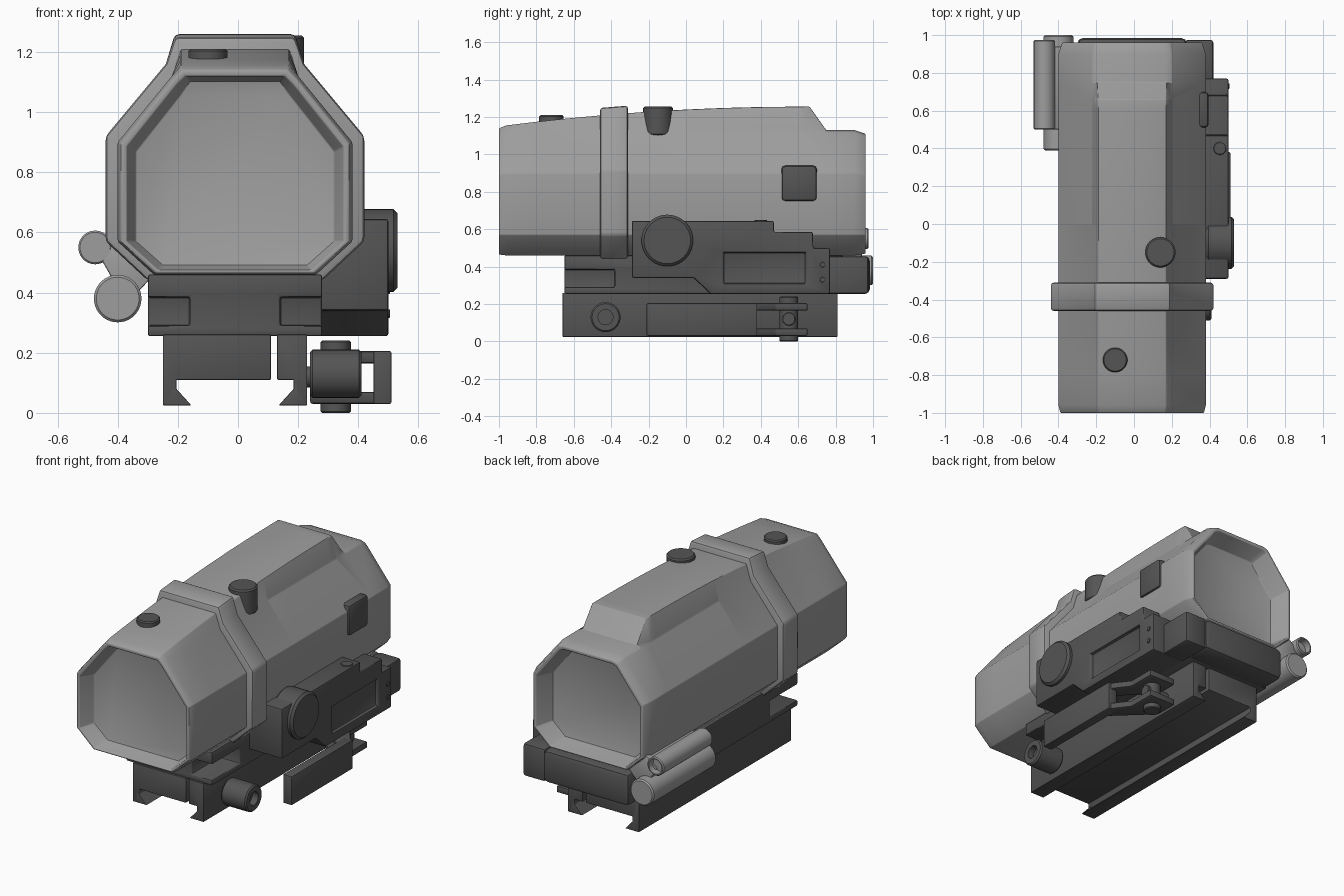
import bpy
import bmesh
from math import sin, cos, tau, radians

start_cube = bpy.data.objects.get("Cube")
if start_cube:
    bpy.data.objects.remove(start_cube, do_unlink=True)


def material(name, grey):
    made = bpy.data.materials.new(name)
    made.use_nodes = True
    color = (grey, grey, grey, 1)
    made.diffuse_color = color
    made.node_tree.nodes["Principled BSDF"].inputs["Base Color"].default_value = color
    return made


LIGHT = material("housing_grey", .34)
DARK = material("mount_dark_grey", .09)


def activate(obj):
    bpy.ops.object.select_all(action="DESELECT")
    obj.select_set(True)
    bpy.context.view_layer.objects.active = obj


def apply_modifier(obj, kind, **settings):
    activate(obj)
    modifier = obj.modifiers.new(kind.title(), kind)
    for key, value in settings.items():
        setattr(modifier, key, value)
    bpy.ops.object.modifier_apply(modifier=modifier.name)


def loft(name, rings, mat):
    """Skin a list of equal-length rings and cap both ends."""
    bm = bmesh.new()
    rows = [[bm.verts.new(point) for point in ring] for ring in rings]
    for lower, upper in zip(rows, rows[1:]):
        for i in range(len(lower)):
            bm.faces.new((lower[i - 1], lower[i], upper[i], upper[i - 1]))
    bm.faces.new(rows[0])
    bm.faces.new(rows[-1])
    bmesh.ops.recalc_face_normals(bm, faces=bm.faces)
    mesh = bpy.data.meshes.new(name)
    bm.to_mesh(mesh)
    bm.free()
    mesh.materials.append(mat)
    obj = bpy.data.objects.new(name, mesh)
    bpy.context.collection.objects.link(obj)
    return obj


def smooth(obj, bevel=None):
    """Soften the edges, then smooth-shade the shallow ones."""
    if bevel:
        apply_modifier(obj, "BEVEL", width=bevel, segments=2, limit_method="ANGLE", angle_limit=radians(25))
    activate(obj)
    bpy.ops.object.shade_smooth_by_angle(angle=radians(35))


def place(axis, u, v, along):
    return {"X": (along, u, v), "Y": (u, along, v), "Z": (u, v, along)}[axis]


def prism(name, axis, outline, low, high, mat=DARK):
    return loft(name, [[place(axis, u, v, along) for u, v in outline] for along in (low, high)], mat)


def box(name, left, right, front, back, bottom, top):
    outline = [(left, bottom), (right, bottom), (right, top), (left, top)]
    return prism(name, "Y", outline, front, back, DARK)


def cylinder(name, axis, center, radius, low, high, mat=DARK, bore=None, sides=40):
    """Round bar with softened rims and an optional blind bore at the high end."""
    rim = radius / 10
    profile = [(radius - rim, low), (radius, low + rim), (radius, high - rim), (radius - rim, high)]
    if bore:
        profile += [(bore, high), (bore, high - bore)]
    turns = [tau * i / sides for i in range(sides)]
    u, v = center
    smooth(loft(name, [[place(axis, u + r * cos(t), v + r * sin(t), along) for t in turns]
                       for r, along in profile], mat))


def cut(obj, *span):
    cutter = box("cutter", *span)
    cutter.hide_render = True
    apply_modifier(obj, "BOOLEAN", object=cutter, operation="DIFFERENCE", solver="EXACT")
    bpy.data.objects.remove(cutter, do_unlink=True)


def ridge_height(y):
    """Gently arched top line that drops to a low step at the rear."""
    return 1.24 + .05 * y - .04 * y * y if y < .7 else 1.13


def section(y, inset):
    """Mirrored housing cross-section, shrunk by the inset."""
    slim = inset / 2
    half = [(.27 - slim, .46 + slim), (.39 - inset, .57), (.39 - inset, .9 - slim),
            (.21 - slim, 1.12 - inset), (.18 - slim, ridge_height(y) - inset)]
    outline = half + [(-x, z) for x, z in reversed(half)]
    return [(x - .01, y, z) for x, z in outline]


# Housing, with a recessed lens at each end
front_end = [(-.9, .06), (-1, .03), (-1, .01), (-.96, 0)]
middle = [(y / 5, 0) for y in range(-4, 4)]
rear_end = [(.66, 0), (.75, 0), (.9, 0), (.96, .02), (.96, .04), (.84, .07)]
housing = loft("housing", [section(y, inset) for y, inset in front_end + middle + rear_end], LIGHT)
smooth(housing, .01)

# Raised band around the housing
collar = loft("collar_band", [section(y, -.04) for y in (-.46, -.31)], LIGHT)
smooth(collar, .015)

# Top controls and side pad
cylinder("large_top_knob", "Z", (.14, -.15), .08, 1.1, 1.255)
cylinder("small_top_knob", "Z", (-.1, -.72), .065, 1.1, 1.21)
smooth(box("side_pad", .3, .395, .51, .7, .75, .94), .02)

# Main mount with notched front corners
mount = box("mount_base", -.3, .28, -.65, .84, .255, .46)
for left, right in ((.14, 1), (-1, -.16)):
    cut(mount, left, right, -1, -.38, .29, .385)
smooth(mount, .008)
smooth(box("rear_block", -.3, .28, .8, .985, .255, .455), .03)

# Stepped control panel on the left side
floor, start = .255, -.29
outline = [(.13, floor), (.04, .34), (start, .34)]
for end, top in ((.47, .645), (.68, .585), (.77, .5)):
    outline += [(start, top), (end, top)]
    start = end
outline.append((end, floor))
panel = prism("control_panel", "X", outline, .27, .5)
cut(panel, .48, 1, .2, .64, .31, .475)
smooth(panel, .012)
smooth(box("panel_rear_cover", .27, .42, .75, .975, floor, .455), .015)
cylinder("panel_dial", "X", (-.1, .54), .138, .38, .53)
cylinder("panel_button", "Z", (.455, .4), .034, .6, .65)
for height in (.33, .41):
    cylinder("panel_screw", "X", (.73, height), .014, .48, .505, sides=16)

# Rail clamp: each jaw hooks inward from its outer edge
for name, edge, inward, width in (("fixed_jaw", -.25, 1, .36), ("moving_jaw", .23, -1, .1)):
    hook = [(0, .26), (0, .025), (.095, .025), (.045, .08), (.045, .11), (width, .11), (width, .26)]
    jaw = prism(name, "Y", [(edge + inward * x, z) for x, z in hook], -.66, .81)
    smooth(jaw, .004)

# Clamp bolt, pivot and forked locking lever
cylinder("clamp_bolt", "X", (-.43, .13), .08, .24, .41, bore=.04)
cylinder("pivot_rod", "X", (.55, .12), .035, .2, .38)
cylinder("pivot_pin", "Z", (.325, .55), .05, 0, .24)
smooth(box("lever_plate", .45, .51, -.21, .38, .03, .205), .005)
ear = [(.45, .3), (.51, .36), (.42, .48), (.42, .65), (.24, .65), (.24, .5)]
for name, bottom in (("lower_lever_ear", .03), ("upper_lever_ear", .165)):
    smooth(prism(name, "Z", ear, bottom, bottom + .04), .008)

# Paired tubes on the right side, joined to the housing by a web
cylinder("upper_tube", "Y", (-.475, .55), .056, .5, .975, LIGHT, bore=.044)
cylinder("lower_tube", "Y", (-.4, .38), .079, .39, 1, LIGHT)
web = [(-.46, .52), (-.38, .59), (-.27, .47), (-.37, .36)]
smooth(prism("tube_web", "Y", web, .5, .94, LIGHT), .006)
